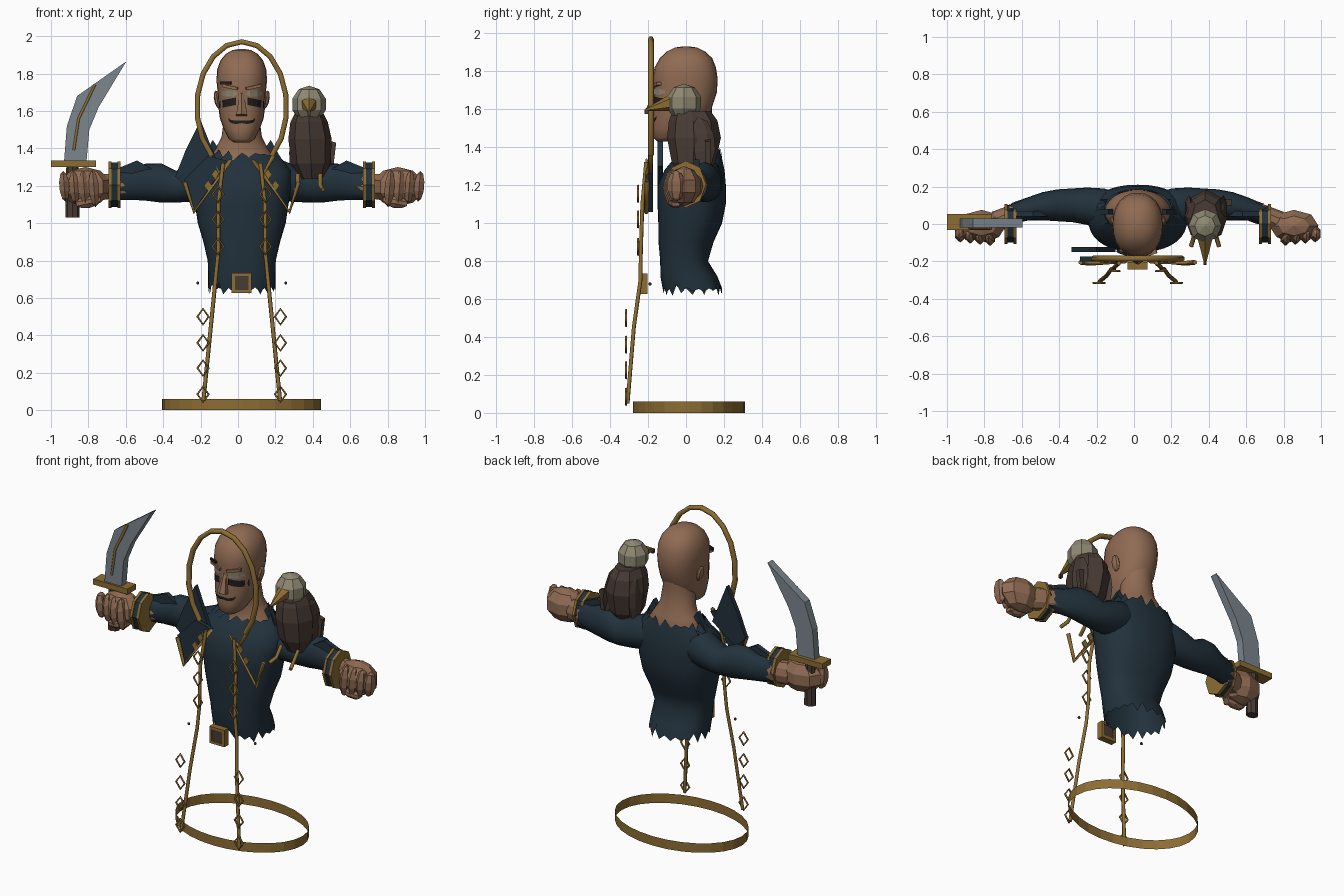
import bpy, bmesh, math, random
from mathutils import Vector, Matrix
from mathutils.bvhtree import BVHTree

random.seed(4)
CX = 0.02  # symmetry plane of the figure
cube = bpy.data.objects.get("Cube")
if cube:
    bpy.data.objects.remove(cube)


def material(name, *rgb):
    m = bpy.data.materials.new(name)
    m.use_nodes = True
    m.diffuse_color = (*rgb, 1)
    m.node_tree.nodes["Principled BSDF"].inputs["Base Color"].default_value = (*rgb, 1)
    return m


navy = material("navy cloth", .016, .031, .045)
gold = material("old gold", .265, .153, .033)
skin = material("tan skin", .28, .148, .087)
steel = material("blade steel", .2, .24, .27)
pale = material("pale feathers", .275, .25, .17)
brown = material("dark brown", .065, .043, .034)
black = material("black paint", .014, .013, .014)


def finish(name, bm, mat, smooth=True, angle=50):
    bmesh.ops.recalc_face_normals(bm, faces=bm.faces)
    me = bpy.data.meshes.new(name)
    bm.to_mesh(me)
    bm.free()
    me.materials.append(mat)
    for p in me.polygons:
        p.use_smooth = smooth
    if smooth:
        me.set_sharp_from_angle(angle=math.radians(angle))
    ob = bpy.data.objects.new(name, me)
    bpy.context.collection.objects.link(ob)
    return ob


def loft(name, mat, rings, axis="z", n=24, jag=(0, 0), caps=True, power=2, smooth=True, keep=None):
    """Skin rings given as (position, centre a, centre b, radius a, radius b)."""
    bm = bmesh.new()
    rows = []
    for i, (t, a, b, ra, rb) in enumerate(rings):
        j = jag[0] if i == 0 else jag[1] if i == len(rings) - 1 else 0
        row = []
        for k in range(n):
            c, s = math.cos(math.tau * k / n), math.sin(math.tau * k / n)
            u = a + ra * math.copysign(abs(c) ** (2 / power), c)
            v = b + rb * math.copysign(abs(s) ** (2 / power), s)
            w = t + j * (random.random() if k % 2 else -random.random())
            row.append(bm.verts.new((u, v, w) if axis == "z" else (w, u, v)))
        rows.append(row)
    for lo, hi in zip(rows, rows[1:]):
        for k in range(n):
            bm.faces.new((lo[k - 1], lo[k], hi[k], hi[k - 1]))
    if caps:
        bm.faces.new(rows[0])
        bm.faces.new(rows[-1])
    if keep is not None:
        keep.append(BVHTree.FromBMesh(bm))
    return finish(name, bm, mat, smooth)


def box(name, mat, loc, size, rot=(0, 0, 0)):
    bm = bmesh.new()
    bmesh.ops.create_cube(bm, size=1, matrix=Matrix.Diagonal((*size, 1)))
    ob = finish(name, bm, mat, False)
    ob.location, ob.rotation_euler = loc, rot


def ball(name, mat, loc, size, rot=(0, 0, 0), seg=8):
    bm = bmesh.new()
    bmesh.ops.create_uvsphere(bm, u_segments=seg, v_segments=max(5, seg * 2 // 3), radius=1,
                              matrix=Matrix.Diagonal((*size, 1)))
    ob = finish(name, bm, mat, False)
    ob.location, ob.rotation_euler = loc, rot


def cone(name, mat, loc, tilt, r1, r2, depth, smooth):
    bm = bmesh.new()
    bmesh.ops.create_cone(bm, segments=6, radius1=r1, radius2=r2, depth=depth, cap_ends=True)
    ob = finish(name, bm, mat, smooth)
    ob.location, ob.rotation_euler = loc, (math.radians(tilt), 0, 0)


def slab(name, mat, points, y0, y1):
    """Front-facing outline of (x, z) points given depth."""
    bm = bmesh.new()
    f = bm.faces.new([bm.verts.new((x, y0, z)) for x, z in points])
    ext = bmesh.ops.extrude_face_region(bm, geom=[f])["geom"]
    bmesh.ops.translate(bm, vec=(0, y1 - y0, 0), verts=[g for g in ext if isinstance(g, bmesh.types.BMVert)])
    finish(name, bm, mat, False)


def tube(name, mat, points, radius, closed=False):
    cu = bpy.data.curves.new(name, "CURVE")
    cu.dimensions, cu.bevel_depth, cu.bevel_resolution = "3D", radius, 1
    sp = cu.splines.new("POLY")
    sp.points.add(len(points) - 1)
    for p, co in zip(sp.points, points):
        p.co = (*co, 1)
    sp.use_cyclic_u = closed
    cu.use_fill_caps = not closed
    cu.materials.append(mat)
    ob = bpy.data.objects.new(name, cu)
    bpy.context.collection.objects.link(ob)


def diamond(name, x, y, z, w=.03, h=.042, r=.006):
    tube(name, gold, [(x, y, z + h), (x + w, y, z), (x, y, z - h), (x - w, y, z)], r, True)


# Torso with torn hem and collar
loft("torso", navy, [
    (.65, CX, .035, .18, .155), (.72, CX, .015, .18, .15), (.8, CX, -.01, .182, .126),
    (.9, CX, 0, .205, .145), (1, CX, .022, .235, .168), (1.1, CX, .03, .25, .18),
    (1.2, CX, .03, .265, .18), (1.28, CX, .045, .265, .158), (1.33, CX, .06, .225, .132),
    (1.37, CX, .07, .18, .112)], n=36, jag=(.035, .03), caps=False, power=2.3)

# Neck and head
loft("neck", skin, [
    (1.28, CX, .05, .17, .13), (1.35, CX, .068, .175, .115), (1.4, CX, .07, .14, .1),
    (1.46, CX, .052, .108, .093), (1.56, CX, .04, .095, .095), (1.66, CX, .05, .09, .09)])
trees = []
loft("head", skin, [
    (1.43, CX, -.11, .04, .04), (1.45, CX, -.085, .07, .085), (1.5, CX, -.055, .095, .12),
    (1.56, CX, -.03, .117, .145), (1.62, CX, -.015, .125, .155), (1.69, CX, -.004, .128, .167),
    (1.76, CX, -.004, .135, .171), (1.82, CX, -.004, .132, .162), (1.87, CX, 0, .114, .138),
    (1.905, CX, 0, .085, .1), (1.925, CX, 0, .05, .06), (1.932, CX, 0, .012, .015)],
    power=2.25, keep=trees)
cone("nose", skin, (CX, -.172, 1.635), -12, .034, .013, .12, True)
for s, side in ((-1, "right"), (1, "left")):
    ball(side + "_ear", skin, (CX + s * .13, .015, 1.66), (.018, .03, .05), (0, s * .2, 0))
    box(side + "_brow_ridge", skin, (CX + s * .06, -.155, 1.727), (.085, .03, .016), (0, -s * .2, s * .32))


def face_plate(name, mat, outline):
    """Strip of (x, low z, high z) stations laid on the face."""
    bm = bmesh.new()
    cols = []
    for x, lo, hi in outline:
        col = []
        for z in (lo, (lo + hi) / 2, hi):
            hit = trees[0].ray_cast(Vector((x, -1, z)), Vector((0, 1, 0)))[0]
            col.append(bm.verts.new((x, (hit.y if hit else -.1) - .007, z)))
        cols.append(col)
    for a, b in zip(cols, cols[1:]):
        for k in range(2):
            bm.faces.new((a[k], b[k], b[k + 1], a[k + 1]))
    finish(name, bm, mat, False)


for s, side in ((-1, "right"), (1, "left")):
    face_plate(side + "_eye", pale, [(CX + s * d, 1.693 - h, 1.693 + h) for d, h in
                                     ((.025, .006), (.045, .017), (.085, .017), (.108, .008))])
    face_plate(side + "_cheek_paint", black, [(CX + s * d, 1.632 - e, 1.672 - e) for d, e in
                                              ((.03, 0), (.06, .006), (.09, .012), (.118, .018))])
    face_plate(side + "_moustache", black, [(CX + s * d, lo, hi) for d, lo, hi in
                                            ((0, 1.535, 1.55), (.03, 1.53, 1.548), (.06, 1.536, 1.552), (.072, 1.552, 1.565))])
box("right_brow", black, (CX - .085, -.155, 1.75), (.06, .012, .016), (0, 0, -.4))

# Arms, cuffs and fists
for s, side in ((-1, "right"), (1, "left")):
    X = lambda d: CX + s * d
    slab(side + "_torn_collar_tip", navy, [(X(.23), 1.31), (X(.155), 1.445), (X(.125), 1.4), (X(.15), 1.31)], .05, .08)
    loft(side + "_sleeve", navy, [
        (X(d), y, z, ry, rz) for d, y, z, ry, rz in (
            (.08, .06, 1.24, .1, .09), (.18, .075, 1.235, .115, .115), (.27, .095, 1.215, .1, .1),
            (.35, .1, 1.195, .09, .085), (.43, .1, 1.215, .085, .105), (.51, .095, 1.22, .075, .1),
            (.59, .08, 1.205, .062, .08), (.67, .055, 1.2, .055, .075))],
        axis="x", n=20, jag=(0, .035), caps=False)
    slab(side + "_torn_sleeve_tip", navy, [(X(.48), 1.29), (X(.56), 1.335), (X(.67), 1.29), (X(.66), 1.25)], .04, .07)
    loft(side + "_forearm", skin, [(X(.55), .08, 1.2, .045, .06), (X(.66), .055, 1.2, .055, .068),
                                   (X(.78), 0, 1.19, .065, .075)], axis="x", n=10, smooth=False)
    loft(side + "_cuff", navy, [(X(.655), 0, 1.205, .1, .118), (X(.71), 0, 1.205, .1, .118)],
         axis="x", n=8, smooth=False)
    for d in (.657, .704):
        loft(side + "_cuff_band", gold, [(X(d - .008), 0, 1.205, .106, .124), (X(d + .008), 0, 1.205, .106, .124)],
             axis="x", n=8, smooth=False)
    ball(side + "_palm", skin, (X(.835), -.01, 1.195), (.138, .09, .105))
    for k in range(4):
        ball(side + "_finger", skin, (X(.79 + .053 * k), -.07 + .006 * k, 1.185 + .004 * k),
             (.031, .048, .1 - .006 * k), (0, s * .08, 0), 6)
    ball(side + "_thumb", skin, (X(.82), -.055, 1.115), (.08, .042, .034), (0, s * .2, 0), 6)

# Sword in the right hand
loft("sword_grip", brown, [(1.03, -.885, .01, .038, .032), (1.31, -.885, .01, .033, .028)], n=8, smooth=False)
box("sword_guard", gold, (-.88, .01, 1.317), (.242, .085, .035))
slab("sword_blade", steel, [(-.93, 1.33), (-.81, 1.33), (-.795, 1.5), (-.745, 1.62), (-.597, 1.865),
                            (-.86, 1.68), (-.915, 1.52)], -.02, .03)
tube("blade_fuller", gold, [(-.878, -.021, 1.39), (-.852, -.021, 1.56), (-.765, -.021, 1.74)], .008)

# Hood piping, lapels, trims and hanging chains
arch = [(CX + .24 * math.cos(a), -.185, 1.62 + .35 * math.sin(a))
        for a in [math.radians(-48 + 276 * i / 14) for i in range(15)]]
tube("hood_piping", gold, arch, .016)
slab("hood_remnant", navy, [(-.2, 1.55), (-.28, 1.39), (-.335, 1.25), (-.26, 1.18), (-.1, 1.3)], -.15, -.122)
slab("right_lapel", navy, [(-.29, 1.23), (-.235, 1.06), (-.05, 1.33), (-.16, 1.36)], -.2, -.175)
for s, side in ((-1, "right"), (1, "left")):
    X = lambda d: CX + s * d
    tube(side + "_lapel_trim", gold, [(X(.305), -.205, 1.22), (X(.255), -.21, 1.06), (X(.065), -.205, 1.33),
                                      (X(.12), -.19, 1.27), (X(.17), -.185, 1.36)], .013)
    tube(side + "_front_trim", gold, [(X(.1), -.21, 1.32), (X(.125), -.23, 1.1), (X(.125), -.238, .85),
                                      (X(.14), -.24, .7), (X(.165), -.275, .45), (X(.205), -.308, .05)], .011)
    for z in (1.155, 1.02, .875):
        diamond(side + "_chest_diamond", X(.127), -.252, z)
    for z in (.5, .36, .225, .085):
        diamond(side + "_chain_diamond", X(.207), -.315, z)
    for d, z in ((.18, 1.2), (.14, 1.26)):
        slab(side + "_lapel_stud", gold, [(X(d), z + .03), (X(d + .022), z), (X(d), z - .03), (X(d - .022), z)], -.209, -.2)
    ball(side + "_loose_stud", brown, (X(.235), -.19, .68), (.009, .009, .009), seg=6)

# Belt buckle and base ring
box("buckle_plate", brown, (CX, -.222, .68), (.085, .03, .08))
for s in (-1, 1):
    box("buckle_side", gold, (CX + s * .045, -.222, .68), (.017, .04, .107))
    box("buckle_bar", gold, (CX, -.222, .68 + s * .045), (.107, .04, .017))
loft("base_ring", gold, [(0, CX, .015, .425, .295), (.06, CX, .015, .425, .295)], n=28, caps=False, smooth=False)

# Bird on the left shoulder
BX = .38
loft("bird_body", brown, [(1.235, BX + .015, .035, .06, .06), (1.32, BX + .01, .04, .105, .115),
                          (1.45, BX + .005, .042, .116, .142), (1.54, BX, .038, .1, .128),
                          (1.59, BX, .03, .075, .1)], n=8, smooth=False)
for s in (-1, 1):
    ball("bird_wing", brown, (BX + .006 + s * .09, .08, 1.42), (.024, .075, .14), (.1, s * -.06, 0), 6)
    tube("bird_leg", gold, [(BX + s * .06, -.02, 1.26), (BX + s * .06, -.07, 1.2), (BX + s * .075, -.12, 1.18)], .012)
slab("bird_tail", brown, [(.46, 1.45), (.525, 1.43), (.5, 1.22), (.45, 1.25)], .1, .13)
ball("bird_head", pale, (BX, -.01, 1.635), (.094, .094, .1))
cone("bird_beak", gold, (BX, -.14, 1.617), 105, .047, .006, .15, False)
box("bird_beak_tip", brown, (BX, -.208, 1.588), (.016, .02, .024))
